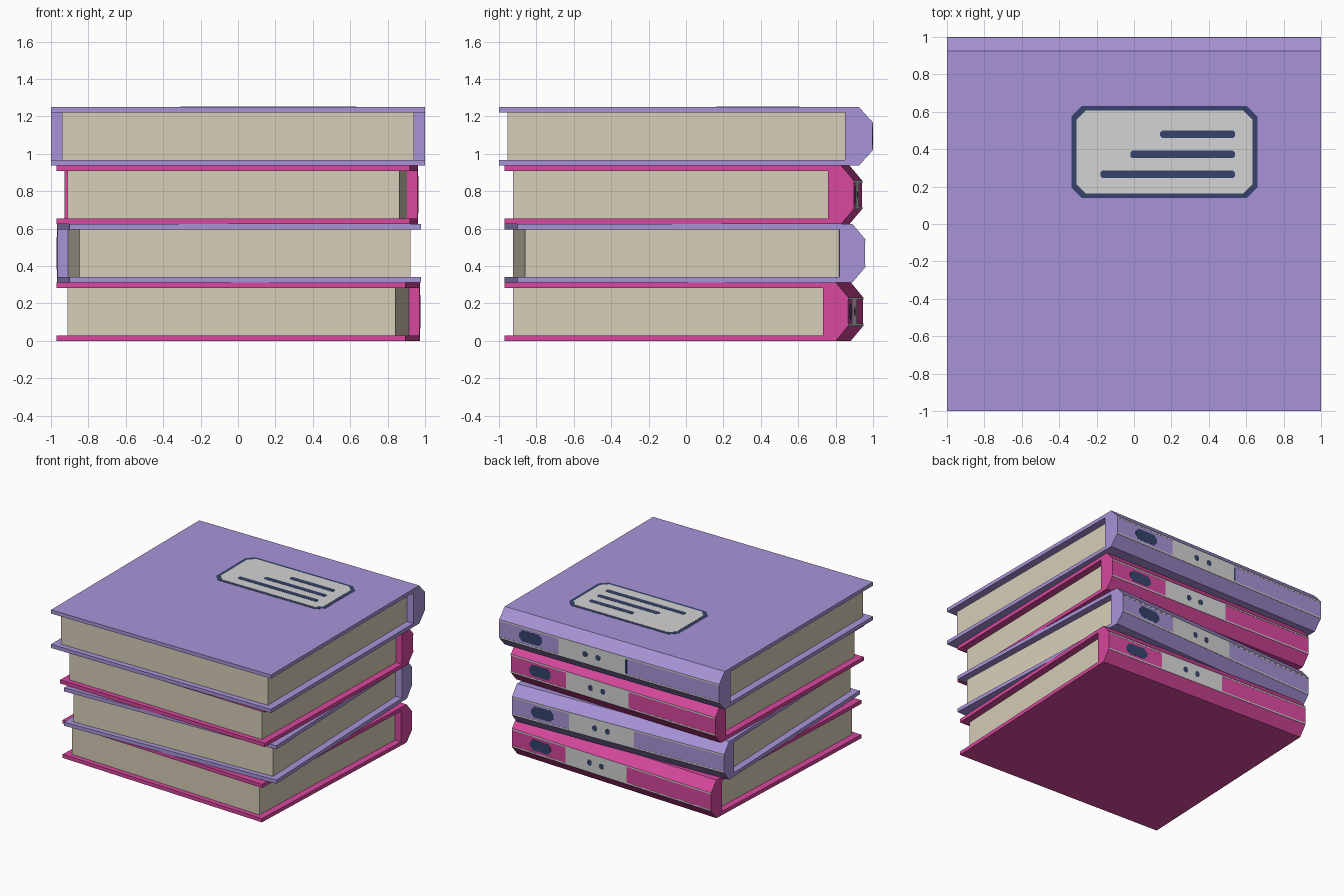
import bpy, bmesh, math
from mathutils import Matrix, Vector

if "Cube" in bpy.data.objects:
    bpy.data.objects.remove(bpy.data.objects["Cube"])


def material(name, rgb):
    m = bpy.data.materials.new(name)
    lin = [((c / 255 + 0.055) / 1.055) ** 2.4 for c in rgb]
    m.diffuse_color = (*lin, 1)
    m.use_nodes = True
    m.node_tree.nodes["Principled BSDF"].inputs["Base Color"].default_value = m.diffuse_color
    return m


PURPLE = material("purple", (168, 148, 216))
PINK = material("pink", (216, 72, 158))
PAPER = material("paper", (215, 206, 185))
GREY = material("label_grey", (212, 212, 212))
NAVY = material("navy", (54, 68, 108))


def prism(name, points, offset, mat, matrix):
    """Extrude a planar outline along a vector, then place it."""
    bm = bmesh.new()
    face = bm.faces.new([bm.verts.new(p) for p in points])
    new = bmesh.ops.extrude_face_region(bm, geom=[face])["geom"]
    bmesh.ops.translate(bm, vec=Vector(offset),
                        verts=[v for v in new if isinstance(v, bmesh.types.BMVert)])
    bmesh.ops.recalc_face_normals(bm, faces=bm.faces)
    bm.transform(matrix)
    mesh = bpy.data.meshes.new(name)
    bm.to_mesh(mesh)
    bm.free()
    mesh.materials.append(mat)
    ob = bpy.data.objects.new(name, mesh)
    bpy.context.collection.objects.link(ob)
    return ob


def outline(u0, u1, v0, v1, c=0):
    """Rectangle with optional cut corners."""
    if not c:
        return [(u0, v0), (u1, v0), (u1, v1), (u0, v1)]
    return [(u0 + c, v0), (u1 - c, v0), (u1, v0 + c), (u1, v1 - c),
            (u1 - c, v1), (u0 + c, v1), (u0, v1 - c), (u0, v0 + c)]


H = 0.3125   # thickness of one book
T = 0.03     # cover board thickness
COVER = [(-1, 0), (0.925, 0), (0.997, 0.08), (0.997, H - 0.08), (0.925, H), (-1, H),
         (-1, H - T), (0.85, H - T), (0.85, T), (-1, T)]


def book(i, color, angle, sx, sy, cx, cy):
    place = (Matrix.Translation((cx, cy, i * H)) @ Matrix.Rotation(math.radians(angle), 4, 'Z')
             @ Matrix.Diagonal((sx, sy, 1, 1)))
    n = f"book_{i + 1}_"

    # Wrapped cover with bevelled spine, and page block
    prism(n + "cover", [(-1, y, z) for y, z in COVER], (2, 0, 0), color, place)
    prism(n + "pages", [(x, y, T) for x, y in outline(-0.94, 0.94, -0.955, 0.85)],
          (0, 0, H - 2 * T), PAPER, place)

    # Thin plates on the flat of the spine
    def spine_plate(name, mat, x0, x1, z0, z1, c=0, d=0.0015):
        prism(n + name, [(x, 0.996, z) for x, z in outline(x0, x1, z0, z1, c)],
              (0, 0.001 + d, 0), mat, place)

    z0, z1 = 0.08, H - 0.08
    spine_plate("lower_band", GREY, -1, 1, z0, z0 + 0.012)
    spine_plate("upper_band", GREY, -1, 1, z1 - 0.012, z1)
    spine_plate("spine_label", GREY, -0.15, 0.46, z0 + 0.012, z1 - 0.012)
    spine_plate("spine_badge", NAVY, 0.61, 0.82, 0.11, 0.2, 0.03)
    for k, x in enumerate((0.1, 0.22)):
        spine_plate(f"spine_dot_{k + 1}", NAVY, x - 0.022, x + 0.022, 0.135, 0.18, 0.013, 0.003)
    if i == 3:
        spine_plate("spine_bar", NAVY, -0.16, -0.145, 0.1, 0.21, 0, 0.003)


# Stack from bottom to top, each slightly turned
book(0, PINK, -2.45, 0.934, 0.921, 0.0025, -0.01)
book(1, PURPLE, 2.1, 0.941, 0.931, 0.005, -0.005)
book(2, PINK, -1.35, 0.945, 0.935, -0.0025, -0.0125)
book(3, PURPLE, 0, 1, 1, 0, 0)


# Label on the top cover
def top_plate(name, mat, x0, x1, y0, y1, c, h):
    prism(name, [(x, y, 4 * H - 0.001) for x, y in outline(x0, x1, y0, y1, c)],
          (0, 0, 0.001 + h), mat, Matrix())


top_plate("label_frame", NAVY, -0.335, 0.66, 0.14, 0.63, 0.055, 0.0015)
top_plate("label_panel", GREY, -0.308, 0.633, 0.163, 0.607, 0.05, 0.003)
for k, (x, y) in enumerate([(-0.18, 0.265), (-0.02, 0.372), (0.14, 0.48)]):
    top_plate(f"label_line_{k + 1}", NAVY, x, 0.54, y - 0.02, y + 0.02, 0.01, 0.0045)
